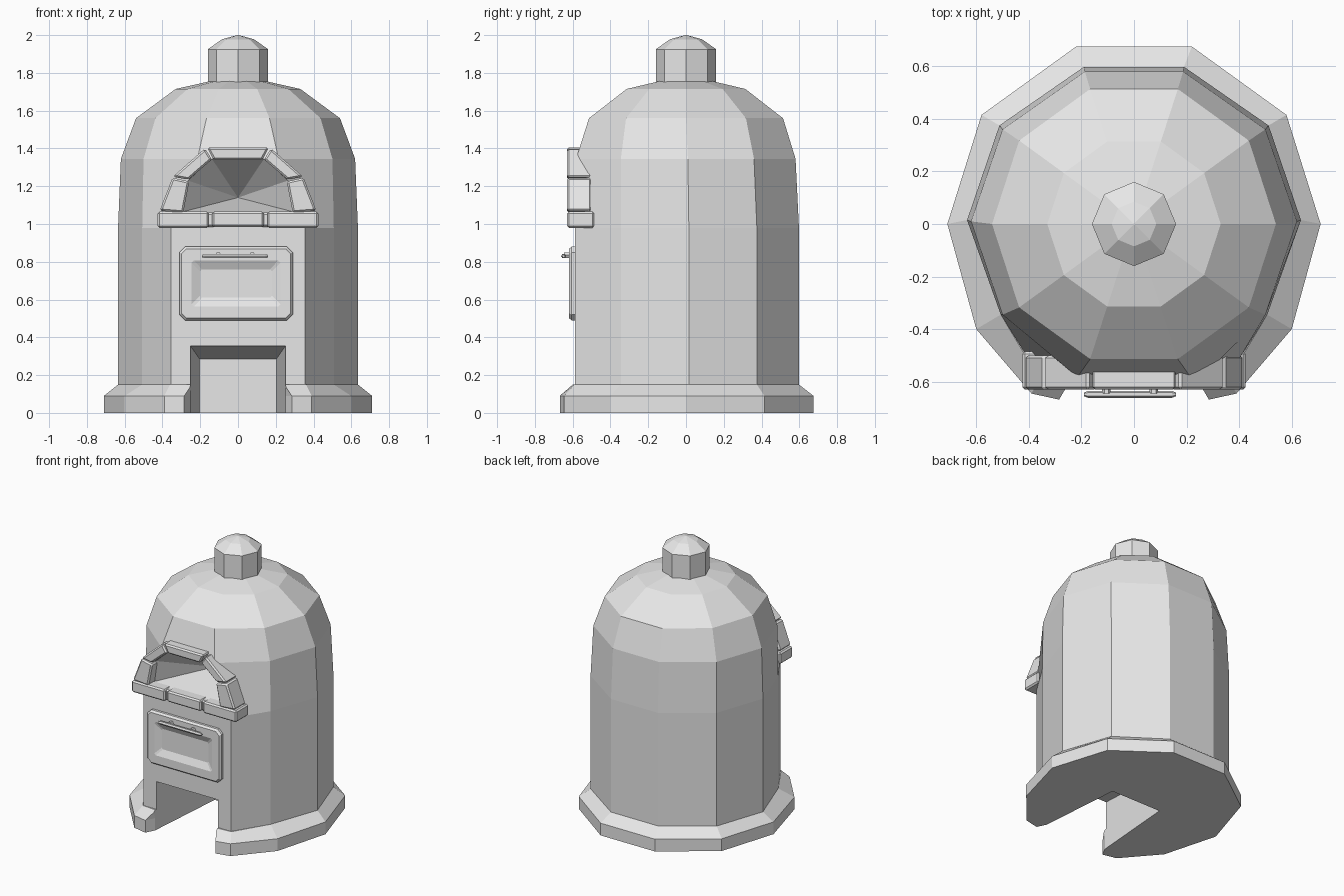
import bpy, bmesh
from math import cos, sin, tau

cube = bpy.data.objects.get("Cube")
if cube:
    bpy.data.objects.remove(cube, do_unlink=True)

stone = bpy.data.materials.new("pale_grey")
stone.use_nodes = True
stone.diffuse_color = (0.8, 0.8, 0.8, 1)
stone.node_tree.nodes["Principled BSDF"].inputs["Base Color"].default_value = (0.8, 0.8, 0.8, 1)


def loft(name, loops):
    """Skin equal-length loops of points and cap both ends."""
    bm = bmesh.new()
    rings = [[bm.verts.new(p) for p in loop] for loop in loops]
    n = len(rings[0])
    for a, b in zip(rings, rings[1:]):
        for i in range(n):
            j = (i + 1) % n
            bm.faces.new((a[i], a[j], b[j], b[i]))
    bm.faces.new(rings[0])
    bm.faces.new(rings[-1])
    bmesh.ops.recalc_face_normals(bm, faces=bm.faces)
    mesh = bpy.data.meshes.new(name)
    bm.to_mesh(mesh)
    bm.free()
    mesh.materials.append(stone)
    ob = bpy.data.objects.new(name, mesh)
    bpy.context.collection.objects.link(ob)
    return ob


def mirrored(half):
    return half + [(-x, y) for x, y in reversed(half)]


def flat(outline, z):
    return [(x, y, z) for x, y in outline]


def upright(outline, y):
    return [(x, y, z) for x, z in outline]


def ring(sides, r, z):
    return [(r * cos(tau * i / sides), r * sin(tau * i / sides), z) for i in range(sides)]


def plate(w, h, c, y):
    """Rectangle with cut corners, facing the front."""
    pts = [(w, h - c), (w - c, h), (c - w, h), (-w, h - c),
           (-w, c - h), (c - w, -h), (w - c, -h), (w, c - h)]
    return [(x - 0.01, y, z + 0.685) for x, z in pts]


def cut(ob, cutter):
    mod = ob.modifiers.new("cut", "BOOLEAN")
    mod.operation = "DIFFERENCE"
    mod.solver = "EXACT"
    mod.object = cutter
    cutter.hide_render = True
    cutter.hide_viewport = True


def block(name, outline, front=-0.63, back=-0.5):
    ob = loft(name, [upright(outline, back), upright(outline, front)])
    mod = ob.modifiers.new("chamfer", "BEVEL")
    mod.width = 0.01
    mod.segments = 1
    return ob


# Ten-sided body: the front is wide below the mouth and narrows into the dome
back_half = [(0.19, 0.598), (0.512, 0.375), (0.635, 0.015), (0.507, -0.345)]
lower = mirrored(back_half + [(0.355, -0.588)])
shoulder = mirrored([(0.187, 0.58), (0.5, 0.36), (0.62, 0.01), (0.5, -0.345), (0.215, -0.582)])


def dome(r, z):
    pts = [(r * cos(tau * k / 10), r * sin(tau * k / 10)) for k in (2, 1, 0, -1, -2)]
    return flat(mirrored(pts), z)


body = loft("oven_body", [flat(lower, 0.004), flat(lower, 0.98), flat(shoulder, 1.345),
                          dome(0.54, 1.56), dome(0.33, 1.715), dome(0.13, 1.76)])

# Sloped plinth with two front feet
foot_out = mirrored([(0.22, 0.675), (0.58, 0.415), (0.71, 0), (0.6, -0.4),
                     (0.39, -0.645), (0.285, -0.668), (0.24, -0.575)])
foot_top = mirrored(back_half + [(0.36, -0.59), (0.245, -0.6), (0.24, -0.57)])
plinth = loft("plinth", [flat(foot_out, 0), flat(foot_out, 0.09), flat(foot_top, 0.15)])

# Fuel opening, tapering towards the back
opening = loft("fuel_opening_cutter", [
    upright([(-w, -0.1), (w, -0.1), (w, h), (-w, h)], y)
    for w, h, y in ((0.264, 0.372, -0.75), (0.203, 0.285, 0.02))])
cut(body, opening)
cut(plinth, opening)

# Arched mouth, sinking to a point inside
arch = mirrored([(0.31, 1.06), (0.265, 1.23), (0.138, 1.345)])
deep = [(x * 0.01, 1.14 + (z - 1.14) * 0.01) for x, z in arch]
mouth = loft("mouth_cutter", [upright(arch, -0.7), upright(arch, -0.575), upright(deep, -0.27)])
cut(body, mouth)

# Stones around the mouth
for s, side in ((1, "left"), (-1, "right")):
    def flip(pts):
        return [(s * x, z) for x, z in pts]
    block(side + "_shelf_stone", flip([(0.155, 0.98), (0.425, 0.98), (0.425, 1.065), (0.155, 1.065)]),
          back=-0.485)
    block(side + "_lower_arch_stone", flip([(0.29, 1.06), (0.415, 1.07), (0.347, 1.245), (0.258, 1.225)]))
    block(side + "_upper_arch_stone", flip([(0.262, 1.235), (0.345, 1.25), (0.175, 1.4), (0.138, 1.342)]))
block("middle_shelf_stone", [(-0.138, 0.985), (0.138, 0.985), (0.138, 1.065), (-0.138, 1.065)])
block("shelf_bed", [(-0.2, 0.985), (0.2, 0.985), (0.2, 1.06), (-0.2, 1.06)], front=-0.61)
block("keystone", [(-0.13, 1.34), (0.13, 1.34), (0.163, 1.405), (-0.163, 1.405)])

# Door with a sunken panel
loft("door", [plate(0.3, 0.195, 0.03, -0.57), plate(0.3, 0.195, 0.03, -0.605),
              plate(0.288, 0.183, 0.025, -0.62), plate(0.235, 0.122, 0.012, -0.62),
              plate(0.19, 0.075, 0.01, -0.598)])

# Door handle: a bar on two posts
bar = [(-0.19, 0.007), (-0.175, 0.013), (0.145, 0.013), (0.16, 0.007)]
loft("door_handle", [[(x, -0.648 + r * cos(tau * i / 6), 0.83 + r * sin(tau * i / 6))
                      for i in range(6)] for x, r in bar])
for x, side in ((0.075, "left"), (-0.105, "right")):
    loft(side + "_handle_post", [[(x + 0.016 * cos(tau * i / 6), y, 0.835 + 0.016 * sin(tau * i / 6))
                                  for i in range(6)] for y in (-0.61, -0.645)])

# Chimney with a rounded cap
loft("chimney", [ring(8, 0.16, 1.72), ring(8, 0.16, 1.925), ring(8, 0.085, 1.978), ring(8, 0.004, 2.0)])
